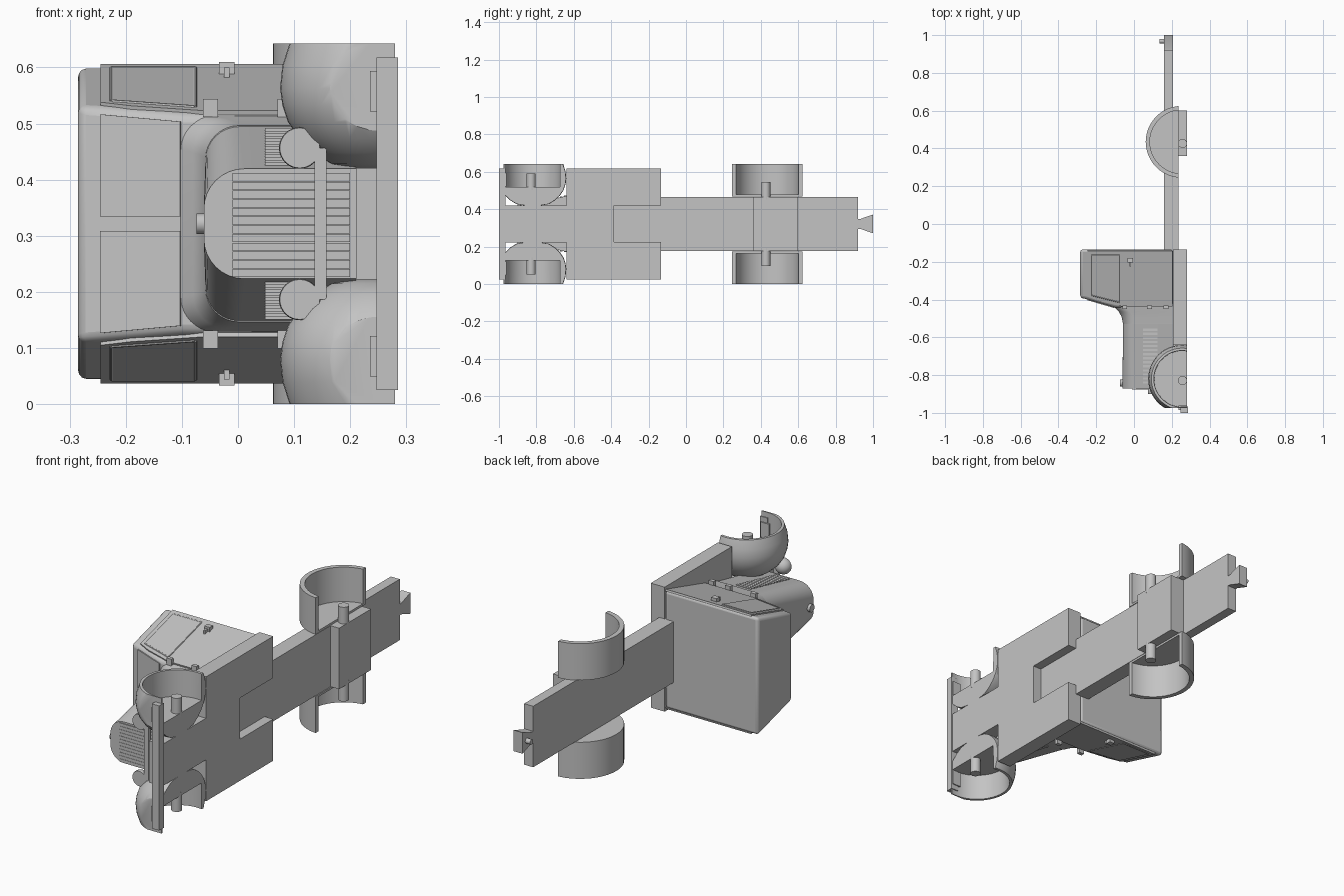
import bpy, bmesh, math
from mathutils import Vector, Matrix

if "Cube" in bpy.data.objects:
    bpy.data.objects.remove(bpy.data.objects["Cube"])

C = 0.3215  # lateral middle: the truck lies on its side, its up is -x
grey = bpy.data.materials.new("plain grey")
grey.diffuse_color = (0.55, 0.55, 0.55, 1)
grey.use_nodes = True
grey.node_tree.nodes["Principled BSDF"].inputs["Base Color"].default_value = grey.diffuse_color


def finish(bm, name, bevel=0):
    bmesh.ops.recalc_face_normals(bm, faces=bm.faces)
    me = bpy.data.meshes.new(name)
    bm.to_mesh(me)
    bm.free()
    me.materials.append(grey)
    ob = bpy.data.objects.new(name, me)
    bpy.context.collection.objects.link(ob)
    if bevel:
        m = ob.modifiers.new("bevel", 'BEVEL')
        m.width, m.segments, m.limit_method = bevel, 3, 'ANGLE'
    return ob


def box(name, x, y, z):
    bm = bmesh.new()
    bmesh.ops.create_cube(bm, size=1)
    for v in bm.verts:
        v.co = [(a + b) / 2 + t * (b - a) for (a, b), t in zip((x, y, z), v.co)]
    return finish(bm, name)


def rod(name, a, b, r, seg=24):
    a, b = Vector(a), Vector(b)
    bm = bmesh.new()
    rot = (b - a).to_track_quat('Z', 'Y').to_matrix().to_4x4()
    bmesh.ops.create_cone(bm, cap_ends=True, segments=seg, radius1=r, radius2=r,
                          depth=(b - a).length, matrix=Matrix.Translation((a + b) / 2) @ rot)
    return finish(bm, name)


def loft(name, rings, bevel=0):
    bm = bmesh.new()
    vs = [[bm.verts.new(p) for p in ring] for ring in rings]
    n = len(vs[0])
    for a, b in zip(vs, vs[1:]):
        for i in range(n):
            bm.faces.new((a[i], a[(i + 1) % n], b[(i + 1) % n], b[i]))
    bm.faces.new(vs[0])
    bm.faces.new(vs[-1])
    return finish(bm, name, bevel)


def plate(name, pts, offset):
    off = Vector(offset)
    return loft(name, [[Vector(p) - off * 0.5 for p in pts], [Vector(p) + off for p in pts]])


def cut(bm, co, no):
    r = bmesh.ops.bisect_plane(bm, geom=bm.verts[:] + bm.edges[:] + bm.faces[:],
                               plane_co=co, plane_no=no, clear_outer=True)
    edges = [e for e in r['geom_cut'] if isinstance(e, bmesh.types.BMEdge)]
    bmesh.ops.edgeloop_fill(bm, edges=edges)


def arch(name, prof, s, cx, cy, cuts):
    """Wheel arch: lathe of (depth, radius) around the axle, cut by planes."""
    bm = bmesh.new()
    vs = [bm.verts.new((cx + r, cy, C + s * (C - d))) for d, r in prof]
    edges = [bm.edges.new(p) for p in zip(vs, vs[1:] + vs[:1]) if p[0] != p[1]]
    bmesh.ops.spin(bm, geom=vs + edges, cent=(cx, cy, 0), axis=(0, 0, 1),
                   angle=2 * math.pi, steps=48, use_merge=False)
    bmesh.ops.remove_doubles(bm, verts=bm.verts, dist=1e-4)
    loose = [e for e in bm.edges if not e.link_faces]
    bmesh.ops.delete(bm, geom=loose, context='EDGES')
    bmesh.ops.recalc_face_normals(bm, faces=bm.faces)
    for co, no in cuts:
        cut(bm, co, no)
    return finish(bm, name)


def half_width(y):  # cab narrows toward the front
    return 0.28 + (y + 0.135) * 0.28


# Cab
prof = [(-.285, -.135), (-.285, -.39), (-.255, -.397), (-.1, -.442), (.207, -.442), (.207, -.135)]
loft("cab", [[(x, y, C + s * half_width(y)) for x, y in prof] for s in (-1, 1)], 0.014)


# Cowl and engine hood, lofted from rounded arch sections
def section(y, top, w, r):
    pts = [(.21, y, C - w)]
    for i in range(9):
        a = math.radians(i * 11.25)
        pts.append((top + r - r * math.sin(a), y, C - w + r - r * math.cos(a)))
    return pts + [(x, yy, 2 * C - z) for x, yy, z in reversed(pts)]


loft("cowl", [section(*v) for v in ((-.42, -.115, .195, .06), (-.445, -.1, .191, .06),
                                    (-.465, -.08, .187, .06), (-.49, -.066, .182, .06), (-.53, -.058, .175, .06))])
loft("engine_hood", [section(-.525, -.058, .174, .06), section(-.872, -.061, .098, .072)])
rod("hood_cap", (-.074, -.842, C), (-.05, -.842, C), .018)

# Radiator grille slats
for i in range(12):
    z = .2265 + i * .0155
    box("grille_slat", (-.01, .2), (-.876, -.86), (z, z + .0145))

# Windshield panes
def wind(x, z):
    return (x, -.397 - .29 * (x + .255), z)


for s in (-1, 1):
    plate("windshield_pane", [wind(-.245, C + s * .013), wind(-.245, C + s * .195),
                              wind(-.102, C + s * .182), wind(-.102, C + s * .013)], (-.001, -.004, 0))

for s in (-1, 1):
    def side(x, y):
        return (x, y, C + s * half_width(y))
    out = Vector((0, -.27, s * .96))
    # Door with window, handle and hinges
    plate("door", [side(*p) for p in ((-.245, -.14), (-.245, -.382), (-.19, -.405), (-.06, -.436),
                                      (.205, -.436), (.205, -.14))], out * .006)
    win = [(-.225, -.163), (-.225, -.375), (-.077, -.412), (-.077, -.163)]
    for (x0, y0), (x1, y1) in zip(win, win[1:] + win[:1]):
        rod("window_frame", Vector(side(x0, y0)) + out * .005, Vector(side(x1, y1)) + out * .005, .004, 8)
    plate("door_window", [side(*p) for p in win], out * .008)
    box("door_handle", (-.034, -.006), (-.205, -.18), sorted((C + s * .255, C + s * .288)))
    box("handle_lever", (-.025, -.015), (-.225, -.2), sorted((C + s * .255, C + s * .278)))
    for x in (-.049, .083, .17):
        box("door_hinge", (x - .013, x + .013), (-.45, -.432), sorted((C + s * .19, C + s * .222)))
    # Hood louvres
    for i in range(14):
        y = -.56 - i * .0215
        w = .174 + (y + .525) * .076 / .347
        box("hood_louvre", (.048, .124), (y - .006, y + .006), sorted((C + s * (w - .01), C + s * (w + .004))))
    # Headlights with rounded backs
    bm = bmesh.new()
    bmesh.ops.create_uvsphere(bm, u_segments=24, v_segments=16, radius=.037,
                              matrix=Matrix.Translation((.11, -.89, C + s * .135)))
    cut(bm, (0, -.9, 0), (0, -1, 0))
    finish(bm, "headlight")
    # Bulging front wheel arch, flat at the nose and open outward
    arch("front_fender", [(0, .163), (.04, .176), (.08, .18), (.11, .176), (.14, .166), (.17, .146),
                          (.195, .12), (.215, .088), (.222, .05), (.224, 0), (.125, 0), (.125, .148), (0, .15)],
         s, .255, -.82, [((.28, 0, 0), (1, 0, 0)), ((0, -.975, 0), (0, -1, 0))])
    # Rear wheel arch
    arch("rear_fender", [(0, .19), (.174, .19), (.174, 0), (.164, 0), (.164, .168), (0, .168)],
         s, .252, .435, [((.236, 0, 0), (1, 0, 0))])
    # Axle stubs and bumper mounts
    rod("front_axle", (.257, -.828, C + s * .18), (.257, -.828, C + s * .27), .024)
    rod("rear_axle", (.257, .427, C + s * .13), (.257, .427, C + s * .224), .024)
    box("bumper_mount", (.235, .28), (-.985, -.96), sorted((C + s * .2, C + s * .272)))
    # Floor either side of the rear recess
    box("floor_side", (.207, .28), (-.386, -.135), sorted((C + s * .098, C + s * .296)))

# Headlight bar and bumper
box("headlight_bar", (.136, .158), (-.9, -.885), (C - .135, C + .135))
box("bumper", (.247, .285), (-1, -.965), (.025, .618))

# Floor and chassis
box("cab_floor", (.207, .28), (-.64, -.386), (C - .296, C + .296))
box("front_floor", (.21, .28), (-.97, -.635), (C - .099, C + .099))
box("chassis", (.16, .235), (-.386, .6), (C - .145, C + .145))
box("rear_chassis", (.16, .207), (.59, .92), (C - .145, C + .145))
box("rear_axle_block", (.23, .28), (.36, .6), (C - .145, C + .145))

# Tow hitch
hitch = [(.91, -.026), (.93, -.026), (1, -.05), (1, .05), (.93, .026), (.91, .026)]
loft("tow_hitch", [[(x, y, C + z) for y, z in hitch] for x in (.16, .207)])
rod("hitch_pin", (.135, .968, C), (.165, .968, C), .012, 16)

# Smooth the round parts, keep the edges sharp
for ob in bpy.context.collection.objects:
    ob.select_set(True)
    bpy.context.view_layer.objects.active = ob
bpy.ops.object.shade_smooth_by_angle(angle=math.radians(30))
